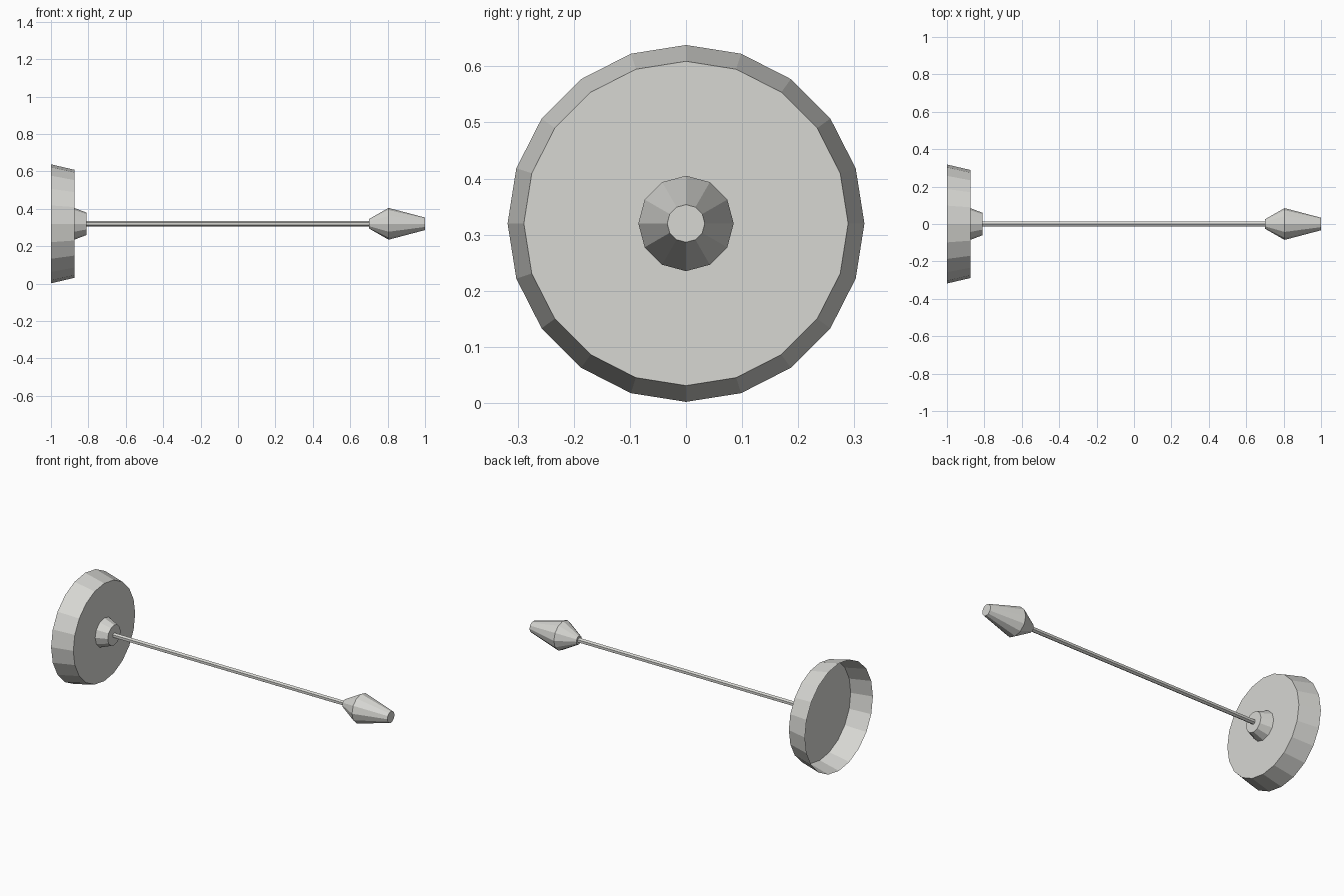
import bpy, bmesh, math

if "Cube" in bpy.data.objects:
    bpy.data.objects.remove(bpy.data.objects["Cube"])

CZ = 0.32  # height of the shared axis

mat = bpy.data.materials.new("pale warm grey")
mat.diffuse_color = (0.68, 0.68, 0.65, 1)
mat.use_nodes = True
mat.node_tree.nodes["Principled BSDF"].inputs["Base Color"].default_value = mat.diffuse_color


def lathe(name, profile, sides, cap_start=False, cap_end=False):
    """Flat-faced surface of revolution around the x axis; profile = (x, radius)."""
    bm = bmesh.new()
    rings = []
    for x, r in profile:
        rings.append([bm.verts.new((x,
                                    r * math.sin(2 * math.pi * i / sides),
                                    CZ + r * math.cos(2 * math.pi * i / sides)))
                      for i in range(sides)])
    for a, b in zip(rings, rings[1:]):
        for i in range(sides):
            j = (i + 1) % sides
            bm.faces.new((a[i], a[j], b[j], b[i]))
    if cap_start:
        bm.faces.new(rings[0])
    if cap_end:
        bm.faces.new(rings[-1])
    bmesh.ops.recalc_face_normals(bm, faces=bm.faces)
    me = bpy.data.meshes.new(name)
    bm.to_mesh(me)
    bm.free()
    me.materials.append(mat)
    ob = bpy.data.objects.new(name, me)
    bpy.context.collection.objects.link(ob)
    return ob


# Shallow cup, open at the far left
lathe("cup_disc", [(-1.0, 0.318), (-0.875, 0.289)], 20, cap_end=True)
# Tapered collar where the rod meets the cup
lathe("collar", [(-0.875, 0.085), (-0.81, 0.06)], 12, cap_end=True)
# Thin six-sided rod
lathe("rod", [(-0.81, 0.0145), (0.70, 0.0145)], 6)
# Double-tapered handle tip
lathe("handle_tip", [(0.70, 0.025), (0.805, 0.085), (1.0, 0.0335)], 12, True, True)
